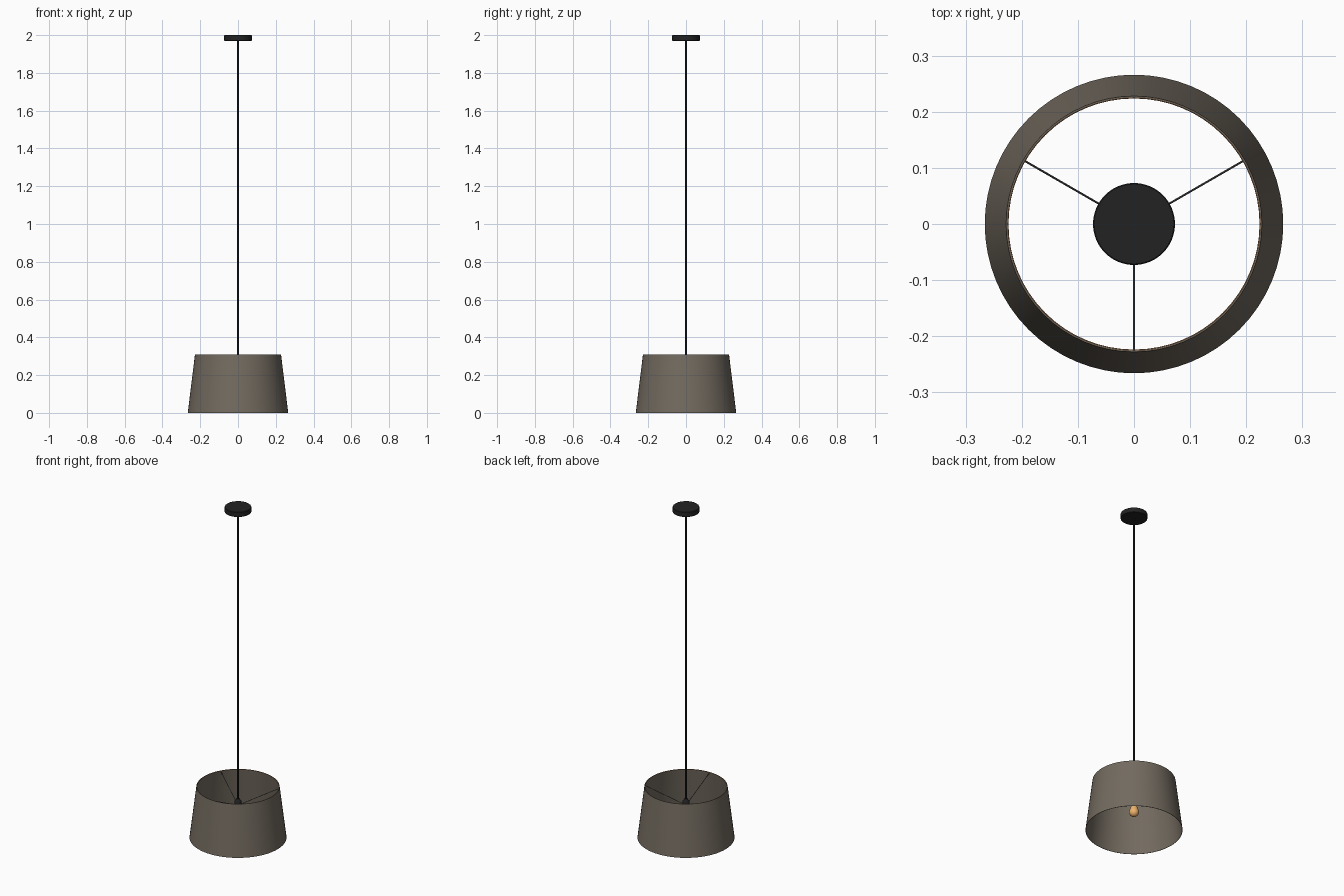
import bpy, math
from mathutils import Vector

if "Cube" in bpy.data.objects:
    bpy.data.objects.remove(bpy.data.objects["Cube"])


def mat(name, rgb):
    m = bpy.data.materials.new(name)
    m.diffuse_color = (*rgb, 1)
    m.use_nodes = True
    m.node_tree.nodes["Principled BSDF"].inputs["Base Color"].default_value = m.diffuse_color
    return m


FABRIC = mat("taupe_fabric", (0.17, 0.145, 0.115))
BLACK = mat("black_metal", (0.016, 0.016, 0.016))
STEEL = mat("dark_steel", (0.10, 0.10, 0.10))
COPPER = mat("copper", (0.30, 0.16, 0.08))
GLASS = mat("amber_bulb", (0.85, 0.45, 0.15))


def lathe(name, profile, material, sides=64, closed=False):
    """Revolve (radius, z) points about z; points on the axis become poles."""
    verts, faces, rows = [], [], []
    for r, z in profile:
        n = 1 if r == 0 else sides
        rows.append(list(range(len(verts), len(verts) + n)))
        verts += [(r * math.cos(2 * math.pi * i / sides),
                   r * math.sin(2 * math.pi * i / sides), z) for i in range(n)]
    pairs = list(zip(rows, rows[1:]))
    if closed:
        pairs.append((rows[-1], rows[0]))
    for a, b in pairs:
        for i in range(sides):
            j = (i + 1) % sides
            quad = [a[i % len(a)], a[j % len(a)], b[j % len(b)], b[i % len(b)]]
            faces.append(list(dict.fromkeys(quad)))
    me = bpy.data.meshes.new(name)
    me.from_pydata(verts, [], faces)
    me.materials.append(material)
    ob = bpy.data.objects.new(name, me)
    bpy.context.collection.objects.link(ob)
    smooth(ob)
    return ob


def smooth(ob):
    bpy.ops.object.select_all(action='DESELECT')
    ob.select_set(True)
    bpy.context.view_layer.objects.active = ob
    bpy.ops.object.shade_smooth_by_angle(angle=math.radians(35))


def rod(name, a, b, radius, material, sides=12):
    a, b = Vector(a), Vector(b)
    d = b - a
    bpy.ops.mesh.primitive_cylinder_add(vertices=sides, radius=radius,
                                        depth=d.length, location=(a + b) / 2)
    ob = bpy.context.object
    ob.name = name
    ob.rotation_euler = d.to_track_quat('Z', 'Y').to_euler()
    ob.data.materials.append(material)
    smooth(ob)
    return ob


# Tapered drum shade with a thin wall
lathe("shade", [(0.266, 0), (0.228, 0.308), (0.226, 0.308), (0.264, 0)],
      FABRIC, closed=True)

# Copper wire ring inside the top edge
bpy.ops.mesh.primitive_torus_add(major_radius=0.2255, minor_radius=0.0018,
                                 major_segments=64, minor_segments=8,
                                 location=(0, 0, 0.306))
ring = bpy.context.object
ring.name = "top_ring"
ring.data.materials.append(COPPER)
smooth(ring)

# Three arms sloping down from the rim to the lamp holder
for i in range(3):
    t = math.radians(30 + 120 * i)
    c, s = math.cos(t), math.sin(t)
    rod(f"arm_{i + 1}", (0.225 * c, 0.225 * s, 0.305),
        (0.01 * c, 0.01 * s, 0.2), 0.0018, STEEL, 8)

# Lamp holder
lathe("lamp_holder", [(0, 0.235), (0.008, 0.235), (0.018, 0.222),
                      (0.02, 0.216), (0.02, 0.165), (0, 0.165)], BLACK, 32)

# Bulb: neck above, rounded end below
bulb = [(0, 0.168), (0.013, 0.168), (0.015, 0.152), (0.022, 0.132)]
bulb += [(0.027 * math.cos(math.radians(a)), 0.113 + 0.027 * math.sin(math.radians(a)))
         for a in range(20, -90, -15)]
bulb.append((0, 0.086))
lathe("bulb", bulb, GLASS, 32)

# Hanging cord
rod("cord", (0, 0, 0.23), (0, 0, 1.975), 0.005, BLACK, 16)

# Ceiling canopy
lathe("canopy", [(0, 1.97), (0.071, 1.97), (0.073, 1.972), (0.073, 1.998),
                 (0.071, 2.0), (0, 2.0)], BLACK)
